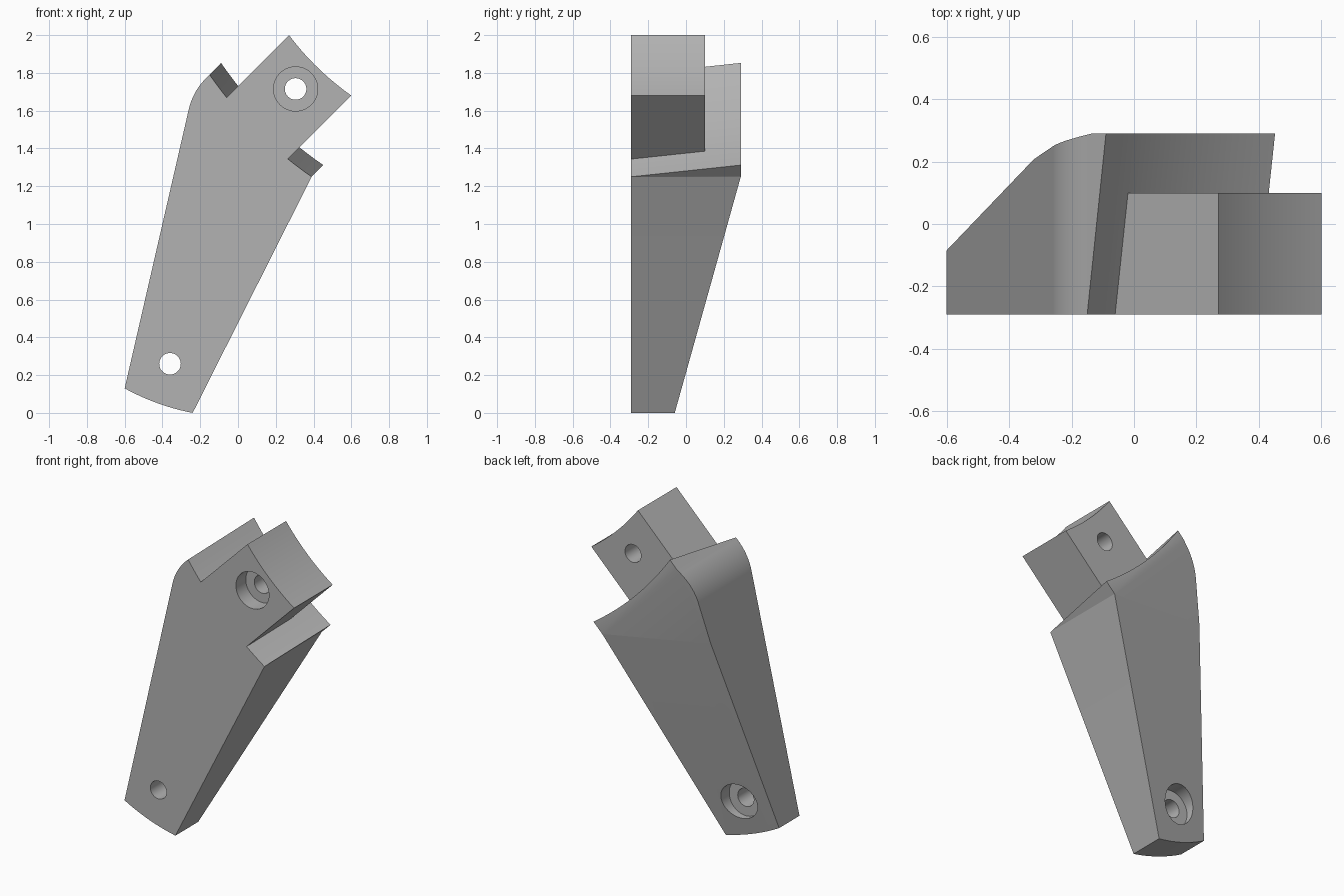
import bpy, bmesh, math
from mathutils import Vector

cube = bpy.data.objects.get("Cube")
if cube:
    bpy.data.objects.remove(cube, do_unlink=True)

FRONT, BACK = -0.29, 0.29
DIAG = Vector((1, 1)).normalized()      # direction the tab points, in x-z

grey = bpy.data.materials.new("plain grey")
grey.use_nodes = True
colour = (0.45, 0.45, 0.45, 1)
grey.diffuse_color = colour
grey.node_tree.nodes["Principled BSDF"].inputs["Base Color"].default_value = colour


def arc(a, b, sag, steps=16):
    """Shallow arc from a to b, bowed to the left of the travel direction."""
    a, b = Vector(a), Vector(b)
    d = (b - a).normalized()
    side = Vector((-d.y, d.x))
    return [a.lerp(b, i / steps) + side * sag * 4 * (i / steps) * (1 - i / steps)
            for i in range(steps + 1)]


def bezier(a, c, b, steps=12):
    a, c, b = Vector(a), Vector(c), Vector(b)
    return [a.lerp(c, i / steps).lerp(c.lerp(b, i / steps), i / steps)
            for i in range(steps + 1)]


def prism(name, outline, y0, y1, shift=(0, 0), planes=()):
    """Extrude an x-z outline along y, then trim the back with sloped planes."""
    bm = bmesh.new()
    rings = [[bm.verts.new((p[0] + s * shift[0], y, p[1] + s * shift[1])) for p in outline]
             for y, s in ((y0, 0), (y1, 1))]
    bm.faces.new(rings[0])
    bm.faces.new(rings[1][::-1])
    for i in range(len(outline)):
        j = (i + 1) % len(outline)
        bm.faces.new((rings[0][i], rings[1][i], rings[1][j], rings[0][j]))
    bmesh.ops.recalc_face_normals(bm, faces=bm.faces)
    for a, b, c in planes:              # y = a*x + b*z + c
        bmesh.ops.bisect_plane(bm, geom=bm.verts[:] + bm.edges[:] + bm.faces[:],
                               plane_co=(0, c, 0), plane_no=(-a, 1, -b), clear_outer=True)
        bmesh.ops.holes_fill(bm, edges=[e for e in bm.edges if e.is_boundary], sides=0)
    bmesh.ops.recalc_face_normals(bm, faces=bm.faces)
    mesh = bpy.data.meshes.new(name)
    bm.to_mesh(mesh)
    bm.free()
    obj = bpy.data.objects.new(name, mesh)
    mesh.materials.append(grey)
    bpy.context.collection.objects.link(obj)
    return obj


def combine(target, tool, operation):
    mod = target.modifiers.new(operation.lower(), "BOOLEAN")
    mod.operation, mod.object, mod.solver = operation, tool, "EXACT"
    bpy.context.view_layer.objects.active = target
    bpy.ops.object.modifier_apply(modifier=mod.name)
    bpy.data.objects.remove(tool, do_unlink=True)


def drill(target, centre, radius, y0, y1):
    ring = [(centre[0] + radius * math.cos(t), centre[1] + radius * math.sin(t))
            for t in (2 * math.pi * i / 48 for i in range(48))]
    tool = prism("drill", ring, y0, y1)
    tool.hide_render = True
    combine(target, tool, "DIFFERENCE")


# Tapered body with a rounded shoulder and a sloping back
body_outline = (arc((-0.60, 0.13), (-0.24, 0.0), -0.015)
                + [(0.39, 1.25), (0.51, 1.37), (-0.03, 1.915)]
                + bezier((-0.15, 1.79), (-0.235, 1.715), (-0.26, 1.61)))
bracket = prism("bracket", body_outline, FRONT, BACK,
                planes=((0.144, 0.207, -0.025), (0.133, 0.1256, 0.081)))

# Concave, tilted shoulder face around the tab
mid = Vector((0.12, 1.52))
along = Vector((1, -1)).normalized()
shoulder = []
for i in range(-16, 17):
    u = 0.6 * i / 16
    shoulder.append(mid + along * u - DIAG * 0.035 * (1 - (u / 0.382) ** 2))
shoulder += [mid + along * 0.6 + DIAG * 0.6, mid - along * 0.6 + DIAG * 0.6]
drift = Vector((0.06, 0.063)) / (BACK - FRONT)
y0, y1 = FRONT - 0.1, BACK + 0.1
shoulder = [p - drift * 0.1 for p in shoulder]
cutter = prism("shoulder_cutter", shoulder, y0, y1, shift=drift * (y1 - y0))
cutter.hide_render = True
combine(bracket, cutter, "DIFFERENCE")

# Mounting tab
root = DIAG * 0.15
tab_outline = ([Vector((-0.06, 1.67)) - root] + arc((0.27, 2.0), (0.60, 1.68), -0.018)
               + [Vector((0.27, 1.35)) - root])
combine(bracket, prism("tab", tab_outline, FRONT, 0.10), "UNION")

# Bolt holes, counterbored on opposite sides
for centre, bore in (((0.305, 1.715), (-0.5, -0.19)), ((-0.36, 0.26), (-0.09, 0.5))):
    drill(bracket, centre, 0.057, -0.5, 0.5)
    drill(bracket, centre, 0.117, *bore)

# Smooth curved faces, keep real edges crisp
bpy.ops.object.select_all(action="DESELECT")
bracket.select_set(True)
bpy.context.view_layer.objects.active = bracket
bpy.ops.object.shade_smooth_by_angle(angle=math.radians(25))
weighted = bracket.modifiers.new("weighted normals", "WEIGHTED_NORMAL")
weighted.keep_sharp = True
